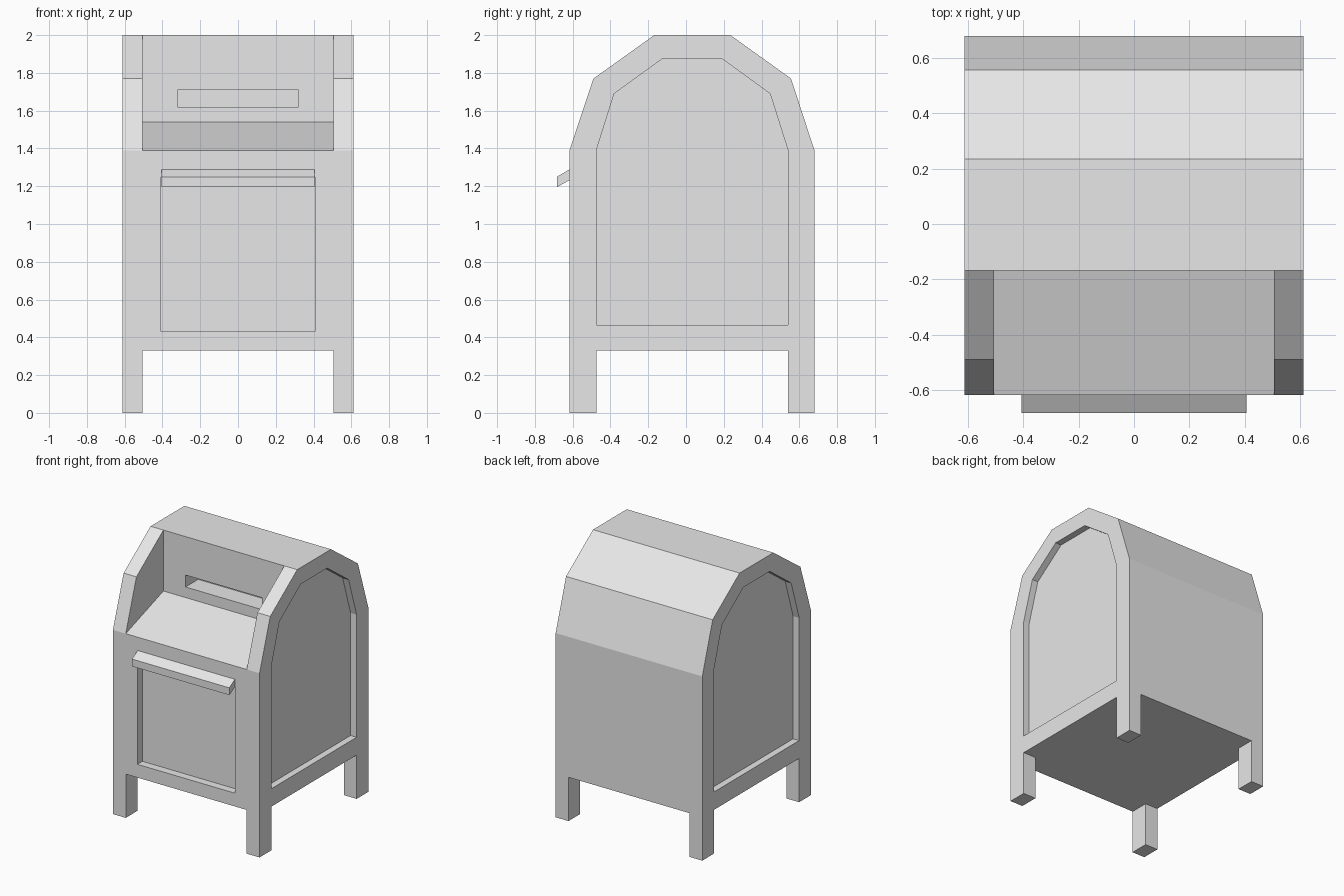
import bpy
import bmesh

default_cube = bpy.data.objects.get("Cube")
if default_cube:
    bpy.data.objects.remove(default_cube, do_unlink=True)

grey = bpy.data.materials.new("light grey")
grey.use_nodes = True
grey.diffuse_color = (0.8, 0.8, 0.8, 1)
grey.node_tree.nodes["Principled BSDF"].inputs["Base Color"].default_value = (0.8, 0.8, 0.8, 1)


def prism(name, profile, x0, x1):
    """Extrude a (y, z) profile along x."""
    bm = bmesh.new()
    face = bm.faces.new([bm.verts.new((x0, y, z)) for y, z in profile])
    grown = bmesh.ops.extrude_face_region(bm, geom=[face])["geom"]
    moved = [g for g in grown if isinstance(g, bmesh.types.BMVert)]
    bmesh.ops.translate(bm, verts=moved, vec=(x1 - x0, 0, 0))
    bmesh.ops.recalc_face_normals(bm, faces=bm.faces)
    mesh = bpy.data.meshes.new(name)
    bm.to_mesh(mesh)
    bm.free()
    mesh.materials.append(grey)
    obj = bpy.data.objects.new(name, mesh)
    bpy.context.collection.objects.link(obj)
    return obj


def rect(y0, y1, z0, z1):
    return [(y0, z0), (y1, z0), (y1, z1), (y0, z1)]


def carve(target, profile, x0, x1):
    """Cut a prism out of the target and discard the cutter."""
    cutter = prism("cutter", profile, x0, x1)
    cutter.hide_render = True
    mod = target.modifiers.new("carve", 'BOOLEAN')
    mod.operation = 'DIFFERENCE'
    mod.solver = 'EXACT'
    mod.object = cutter
    bpy.context.view_layer.objects.active = target
    bpy.ops.object.modifier_apply(modifier=mod.name)
    bpy.data.objects.remove(cutter, do_unlink=True)


WIDTH = 0.612     # half width of the box
INNER = 0.505     # half width between the legs and cheeks
FRONT, BACK = -0.617, 0.68
WALL = -0.168     # back wall of the hopper

# Box with a faceted arched roof
box = prism("mailbox_body", [
    (FRONT, 0), (FRONT, 1.39), (-0.49, 1.77), (WALL, 2),
    (0.235, 2), (0.556, 1.77), (BACK, 1.39), (BACK, 0)], -WIDTH, WIDTH)

# Gaps between the four legs
carve(box, rect(-0.475, 0.54, -0.2, 0.33), -1, 1)
carve(box, rect(-1, 1, -0.2, 0.33), -INNER, INNER)

# Recessed arched panel on each side
arch = [(-0.475, 0.465), (-0.475, 1.39), (-0.38, 1.69), (-0.125, 1.875),
        (0.19, 1.875), (0.445, 1.69), (0.54, 1.39), (0.54, 0.465)]
for side in (-1, 1):
    carve(box, arch, side * (WIDTH - 0.05), side)

# Open hopper with a sloping floor, and the letter slot in its back wall
carve(box, [(FRONT, 1.39), (WALL, 1.54), (WALL, 2.2), (-1, 2.2), (-1, 1.39)], -INNER, INNER)
carve(box, rect(-0.3, WALL + 0.15, 1.62, 1.71), -0.32, 0.32)

# Recessed front door
carve(box, rect(-1, FRONT + 0.06, 0.43, 1.25), -0.408, 0.408)

# Sloping door handle
prism("door_handle", [(FRONT + 0.06, 1.325), (-0.683, 1.25), (-0.683, 1.195),
                      (FRONT + 0.06, 1.265)], -0.406, 0.406)
